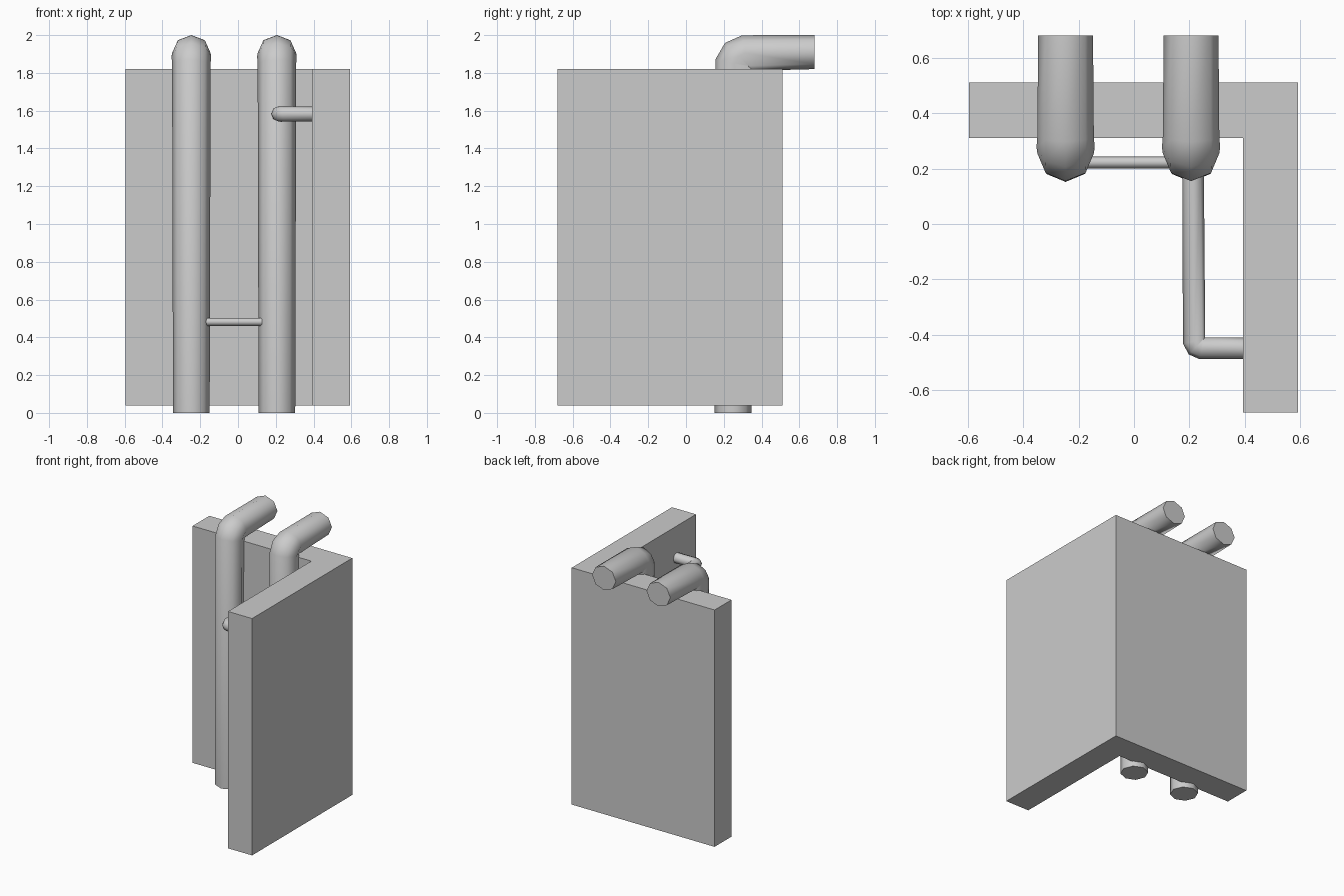
import bpy, bmesh
from math import sin, cos, tau
from mathutils import Vector

if "Cube" in bpy.data.objects:
    bpy.data.objects.remove(bpy.data.objects["Cube"])

SIDES = 8


def finish(name, bm):
    bmesh.ops.recalc_face_normals(bm, faces=bm.faces)
    mesh = bpy.data.meshes.new(name)
    bm.to_mesh(mesh)
    bm.free()
    obj = bpy.data.objects.new(name, mesh)
    bpy.context.collection.objects.link(obj)


def tube(name, rings, side):
    """Loft rings of (centre, direction, in-plane radius, side radius)."""
    bm = bmesh.new()
    v = Vector(side)
    loops = []
    for centre, direction, ru, rv in rings:
        u = v.cross(Vector(direction)).normalized()
        loops.append([bm.verts.new(Vector(centre) + u * ru * cos(tau * i / SIDES)
                                   + v * rv * sin(tau * i / SIDES)) for i in range(SIDES)])
    for a, b in zip(loops, loops[1:]):
        for i in range(SIDES):
            j = (i + 1) % SIDES
            bm.faces.new((a[i], a[j], b[j], b[i])).smooth = True
    bm.faces.new(loops[0])
    bm.faces.new(loops[-1])
    finish(name, bm)


# L-shaped corner wall
bm = bmesh.new()
plan = [(-0.595, 0.31), (0.393, 0.31), (0.393, -0.68), (0.593, -0.68), (0.593, 0.51), (-0.595, 0.51)]
base = bm.faces.new([bm.verts.new((x, y, 0.04)) for x, y in plan])
ext = bmesh.ops.extrude_face_region(bm, geom=[base], use_keep_orig=True)
top = [e for e in ext["geom"] if isinstance(e, bmesh.types.BMVert)]
bmesh.ops.translate(bm, verts=top, vec=(0, 0, 1.78))
finish("corner_wall", bm)

# Two tall pipes that bend back over the wall
for name, x in (("left_pipe", -0.247), ("right_pipe", 0.206)):
    tube(name, [
        ((x, 0.249, 0), (0, 0, 1), 0.097, 0.097),
        ((x, 0.255, 1.85), (0, 0.2, 1), 0.102, 0.102),
        ((x, 0.277, 1.888), (0, 1, 1), 0.100, 0.105),
        ((x, 0.316, 1.905), (0, 1, 0.2), 0.096, 0.102),
        ((x, 0.68, 1.91), (0, 1, 0), 0.090, 0.099),
    ], (1, 0, 0))

# Thin link between the two pipes
tube("link_rod", [
    ((-0.20, 0.222, 0.482), (1, 0, 0), 0.021, 0.021),
    ((0.16, 0.222, 0.482), (1, 0, 0), 0.021, 0.021),
], (0, 0, 1))

# Side branch from the right pipe to the right wall
z = 1.583
tube("branch_pipe", [
    ((0.213, 0.22, z), (0, -1, 0), 0.039, 0.039),
    ((0.217, -0.424, z), (0.2, -1, 0), 0.041, 0.041),
    ((0.227, -0.442, z), (1, -1, 0), 0.041, 0.042),
    ((0.245, -0.449, z), (1, -0.2, 0), 0.040, 0.041),
    ((0.396, -0.449, z), (1, 0, 0), 0.039, 0.039),
], (0, 0, 1))
